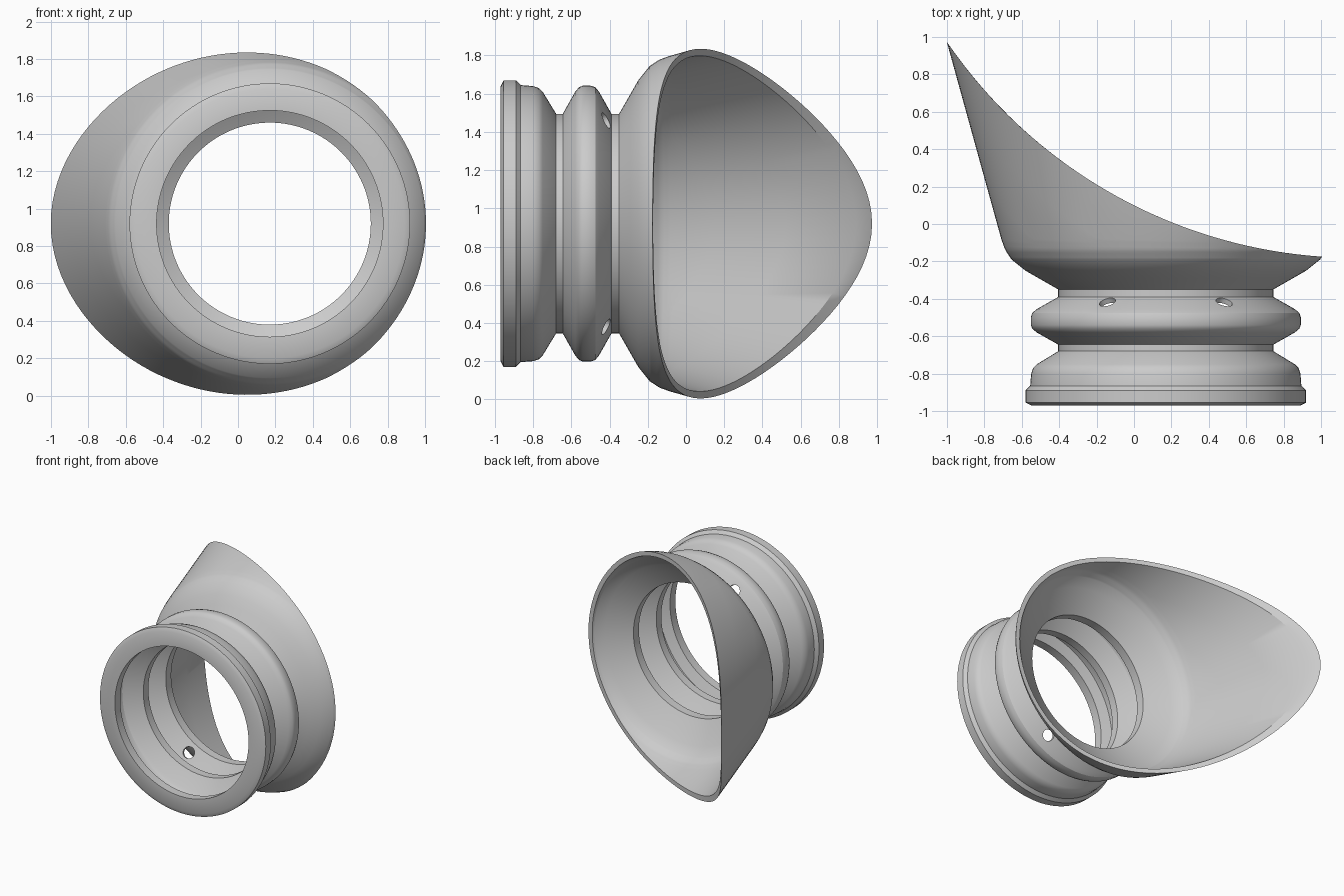
import bpy, bmesh, math
from mathutils import Vector, Matrix

if "Cube" in bpy.data.objects:
    bpy.data.objects.remove(bpy.data.objects["Cube"])

CX, CZ, SEG, ROWS = 0.17, 0.92, 128, 10

# (y, radius) profiles of the bellows and the start of the cup
OUTER = [(-.97, .72), (-.955, .75), (-.89, .75), (-.865, .725), (-.80, .72), (-.77, .71),
         (-.75, .69), (-.68, .575), (-.645, .575), (-.58, .69), (-.56, .714), (-.54, .722),
         (-.50, .722), (-.475, .714), (-.455, .69), (-.39, .575), (-.35, .575),
         (-.29, .68), (-.25, .75), (-.19, .825)]
INNER = [(-.97, .605), (-.90, .605), (-.87, .685), (-.80, .685), (-.775, .675), (-.76, .655),
         (-.695, .54), (-.63, .54), (-.565, .655), (-.55, .678), (-.53, .687), (-.51, .687),
         (-.485, .678), (-.47, .655), (-.405, .54), (-.335, .54),
         (-.275, .65), (-.23, .72), (-.185, .79)]
# flaring shell beyond those points, long enough to be trimmed
OUTER_CUP = [OUTER[-1], (-.14, .858), (-.08, .88), (1.3, 1.261)]
INNER_CUP = [INNER[-1], (-.135, .823), (-.075, .845), (1.3, 1.225)]


def along(path, t):
    i = min(int(t), len(path) - 2)
    return Vector(path[i]).lerp(Vector(path[i + 1]), t - i)


def rim_y(x):
    # arc that trims the cup when seen from above
    return 2.469 - math.sqrt(2.65 ** 2 - (x - 1.187) ** 2)


def trimmed(path, a):
    # points from the start of the path to the trimming arc
    lo, hi = 0.0, len(path) - 1.0
    for _ in range(40):
        mid = (lo + hi) / 2
        y, r = along(path, mid)
        if y < rim_y(CX + r * math.cos(a)):
            lo = mid
        else:
            hi = mid
    return [along(path, lo * (k / ROWS)) for k in range(1, ROWS + 1)]


# Eyecup body: one closed turned shell
bm = bmesh.new()
columns = []
for s in range(SEG):
    a = math.pi + 2 * math.pi * s / SEG
    loop = OUTER + trimmed(OUTER_CUP, a) + (INNER + trimmed(INNER_CUP, a))[::-1]
    columns.append([bm.verts.new((CX + r * math.cos(a), y, CZ + r * math.sin(a))) for y, r in loop])
for s in range(SEG):
    p, q = columns[s], columns[(s + 1) % SEG]
    for k in range(len(p)):
        n = (k + 1) % len(p)
        bm.faces.new((p[k], p[n], q[n], q[k]))
bmesh.ops.recalc_face_normals(bm, faces=bm.faces)
mesh = bpy.data.meshes.new("eyecup_body")
bm.to_mesh(mesh)
bm.free()
body = bpy.data.objects.new("eyecup_body", mesh)
bpy.context.collection.objects.link(body)

# Four vent holes through the back slope of the bellows
bm = bmesh.new()
for deg in (60, 120, 240, 300):
    a = math.radians(deg)
    radial = Vector((math.cos(a), 0, math.sin(a)))
    centre = Vector((CX, -.425, CZ)) + radial * .62
    axis = radial * .5 + Vector((0, .866, 0))
    rot = axis.to_track_quat('Z', 'Y').to_matrix().to_4x4()
    bmesh.ops.create_cone(bm, cap_ends=True, segments=24, radius1=.045, radius2=.045,
                          depth=.14, matrix=Matrix.Translation(centre) @ rot)
mesh = bpy.data.meshes.new("vent_cutter")
bm.to_mesh(mesh)
bm.free()
cutter = bpy.data.objects.new("vent_cutter", mesh)
cutter.hide_render = True
bpy.context.collection.objects.link(cutter)

mod = body.modifiers.new("vents", 'BOOLEAN')
mod.operation = 'DIFFERENCE'
mod.solver = 'EXACT'
mod.object = cutter
bpy.context.view_layer.objects.active = body
body.select_set(True)
bpy.ops.object.modifier_apply(modifier=mod.name)
bpy.data.objects.remove(cutter)
bpy.ops.object.shade_smooth_by_angle(angle=math.radians(30))
